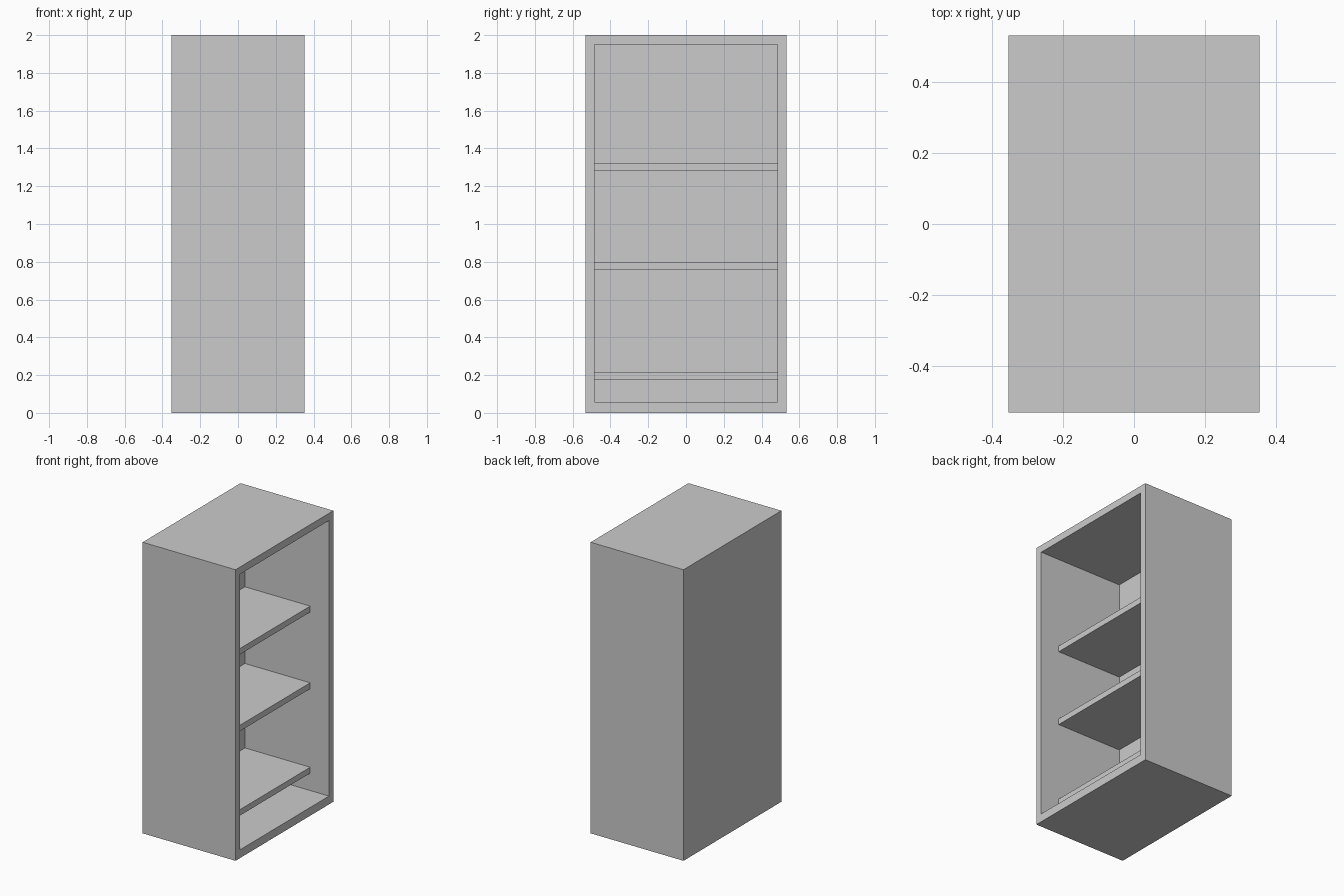
import bpy, bmesh
from mathutils import Vector

if "Cube" in bpy.data.objects:
    bpy.data.objects.remove(bpy.data.objects["Cube"])

HX, HY, H = 0.353, 0.531, 2.0          # outer half depth, half width, height
IY, IZ0, IZ1 = 0.484, 0.057, 1.95      # opening half width, floor, ceiling
BACK, SHELF_FRONT = -0.286, 0.21       # inner back face, shelf front edge


def box_bm(lo, hi):
    bm = bmesh.new()
    bmesh.ops.create_cube(bm, size=1)
    lo, hi = Vector(lo), Vector(hi)
    for v in bm.verts:
        v.co = Vector([(a + b) / 2 + c * (b - a) for a, b, c in zip(lo, hi, v.co)])
    return bm


def finish(bm, name):
    bmesh.ops.recalc_face_normals(bm, faces=bm.faces)
    me = bpy.data.meshes.new(name)
    bm.to_mesh(me)
    bm.free()
    ob = bpy.data.objects.new(name, me)
    bpy.context.collection.objects.link(ob)
    return ob


# Cabinet carcass: box hollowed from its open +x side
bm = box_bm((-HX, -HY, 0), (HX, HY, H))
opening = max(bm.faces, key=lambda f: f.calc_center_median().x)
bmesh.ops.inset_individual(bm, faces=[opening], thickness=0.05)
for v in opening.verts:
    v.co.y = IY if v.co.y > 0 else -IY
    v.co.z = IZ1 if v.co.z > H / 2 else IZ0
inner = bmesh.ops.extrude_discrete_faces(bm, faces=[opening])["faces"][0]
for v in inner.verts:
    v.co.x = BACK
finish(bm, "cabinet_carcass")

# Three shelves set back from the opening
for name, top in (("lower_shelf", 0.217), ("middle_shelf", 0.797), ("upper_shelf", 1.324)):
    finish(box_bm((BACK, -IY, top - 0.041), (SHELF_FRONT, IY, top)), name)
